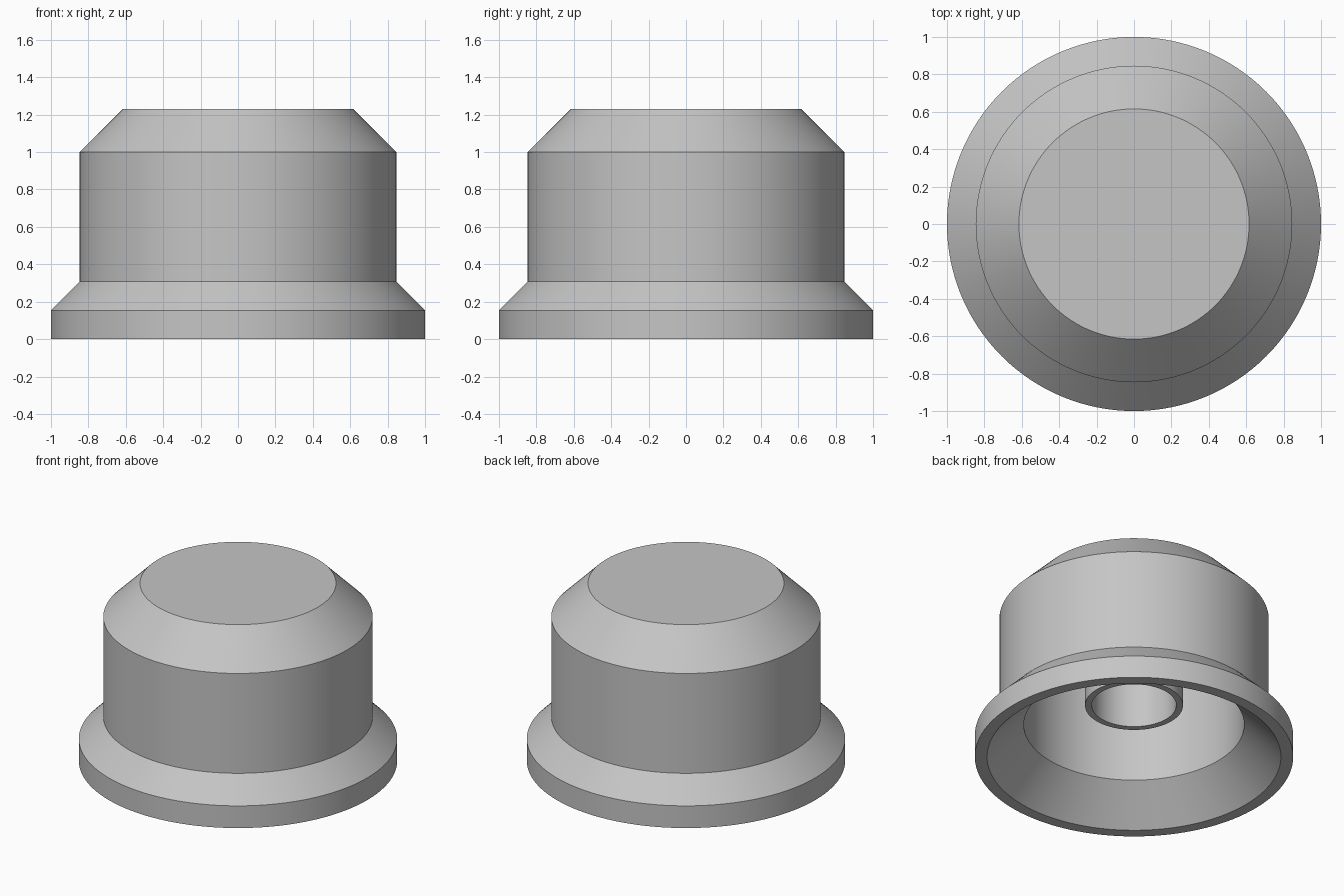
import bpy, bmesh, math

if "Cube" in bpy.data.objects:
    bpy.data.objects.remove(bpy.data.objects["Cube"], do_unlink=True)

SEGMENTS = 128
U = 1 / 13  # module: the rim radius is 13 units

grey = bpy.data.materials.new("plain grey")
grey.use_nodes = True
colour = (0.56, 0.56, 0.56, 1)
grey.diffuse_color = colour
grey.node_tree.nodes["Principled BSDF"].inputs["Base Color"].default_value = colour


def lathe(name, profile):
    """Turn a (radius, height) profile around the z axis."""
    bm = bmesh.new()
    verts = [bm.verts.new((r * U, 0, z * U)) for r, z in profile]
    edges = [bm.edges.new(pair) for pair in zip(verts, verts[1:])]
    bmesh.ops.spin(bm, geom=verts + edges, cent=(0, 0, 0), axis=(0, 0, 1),
                   angle=math.tau, steps=SEGMENTS, use_merge=True)
    bmesh.ops.remove_doubles(bm, verts=bm.verts, dist=1e-5)
    bmesh.ops.recalc_face_normals(bm, faces=bm.faces)
    mesh = bpy.data.meshes.new(name)
    bm.to_mesh(mesh)
    bm.free()
    mesh.materials.append(grey)
    obj = bpy.data.objects.new(name, mesh)
    bpy.context.collection.objects.link(obj)
    bpy.ops.object.select_all(action="DESELECT")
    obj.select_set(True)
    bpy.context.view_layer.objects.active = obj
    bpy.ops.object.shade_smooth_by_angle(angle=math.radians(25))
    return obj


# Hollow cap: flat top, bevelled shoulder, flared rim, then the inner cavity
lathe("cap_shell", [
    (0, 16), (8, 16), (11, 13), (11, 4), (13, 2), (13, 0),
    (12, 0), (9, 3), (9, 13), (0, 13),
])

# Socket tube hanging from the cavity ceiling, closed ring in section
lathe("socket_tube", [
    (4, 13), (4, 4.85), (3.45, 4.85), (3.45, 13), (4, 13),
])
